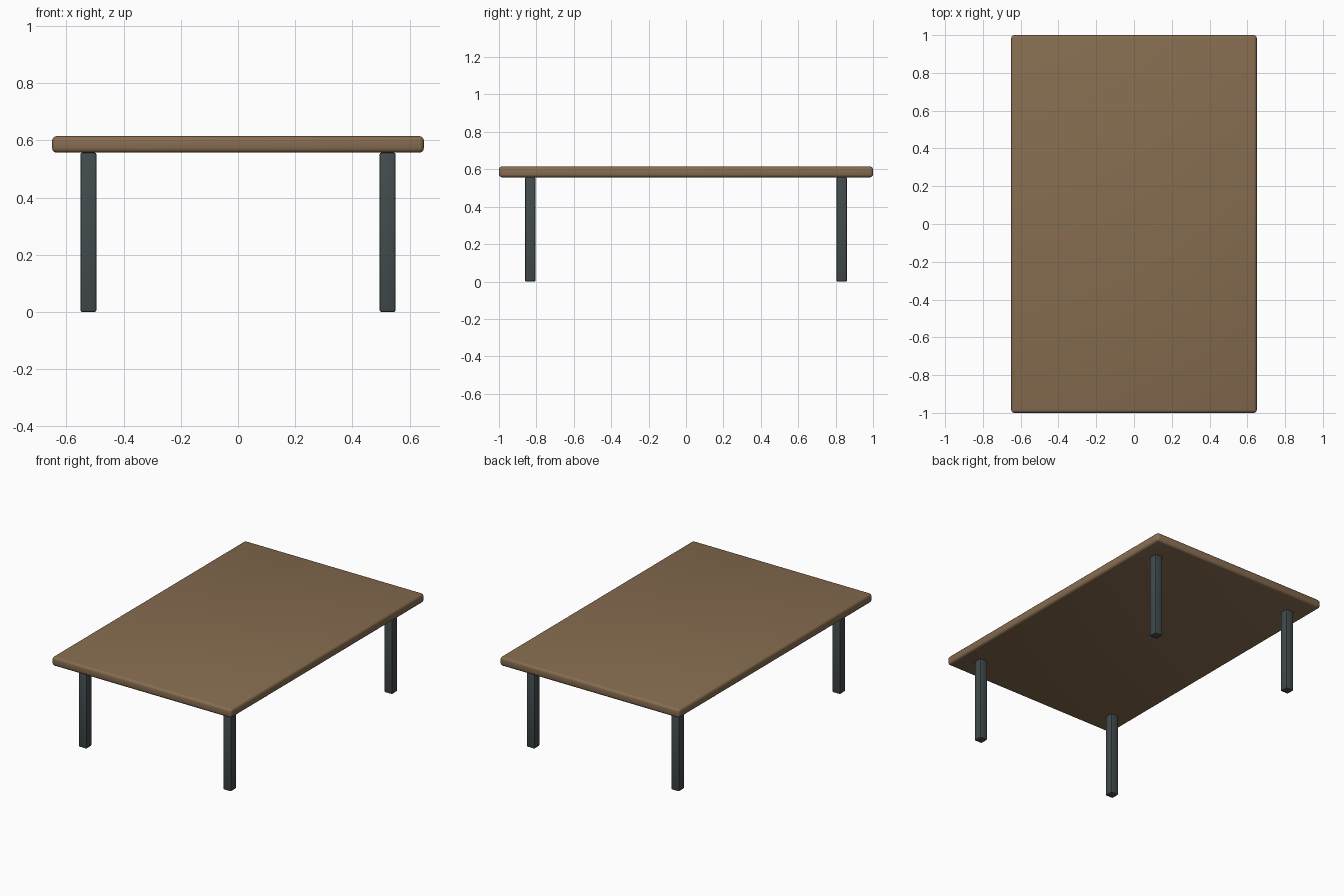
import bpy
import math

if "Cube" in bpy.data.objects:
    bpy.data.objects.remove(bpy.data.objects["Cube"])

TOP_Z, UNDER_Z = 0.615, 0.557
LEG = 0.056


def material(name, color):
    mat = bpy.data.materials.new(name)
    mat.diffuse_color = (*color, 1)
    mat.use_nodes = True
    mat.node_tree.nodes["Principled BSDF"].inputs["Base Color"].default_value = mat.diffuse_color
    return mat


def rounded_box(name, size, center, radius, segments, mat):
    bpy.ops.mesh.primitive_cube_add(size=1, location=center)
    obj = bpy.context.object
    obj.name = name
    obj.scale = size
    bpy.ops.object.transform_apply(location=False, rotation=False, scale=True)
    bevel = obj.modifiers.new("rounded_edges", 'BEVEL')
    bevel.width = radius
    bevel.segments = segments
    bpy.ops.object.modifier_apply(modifier=bevel.name)
    bpy.ops.object.shade_smooth_by_angle(angle=math.radians(30))
    obj.data.materials.append(mat)
    return obj


wood = material("wood", (0.24, 0.15, 0.08))
metal = material("dark_metal", (0.055, 0.07, 0.075))

# Tabletop slab
rounded_box("tabletop", (1.3, 2.0, TOP_Z - UNDER_Z),
            (0, 0, (TOP_Z + UNDER_Z) / 2), 0.016, 3, wood)

# Four square legs
for y, end in ((-0.833, "front"), (0.833, "back")):
    for x, side in ((-0.523, "left"), (0.523, "right")):
        rounded_box(f"{end}_{side}_leg", (LEG, LEG, UNDER_Z),
                    (x, y, UNDER_Z / 2), 0.006, 2, metal)
